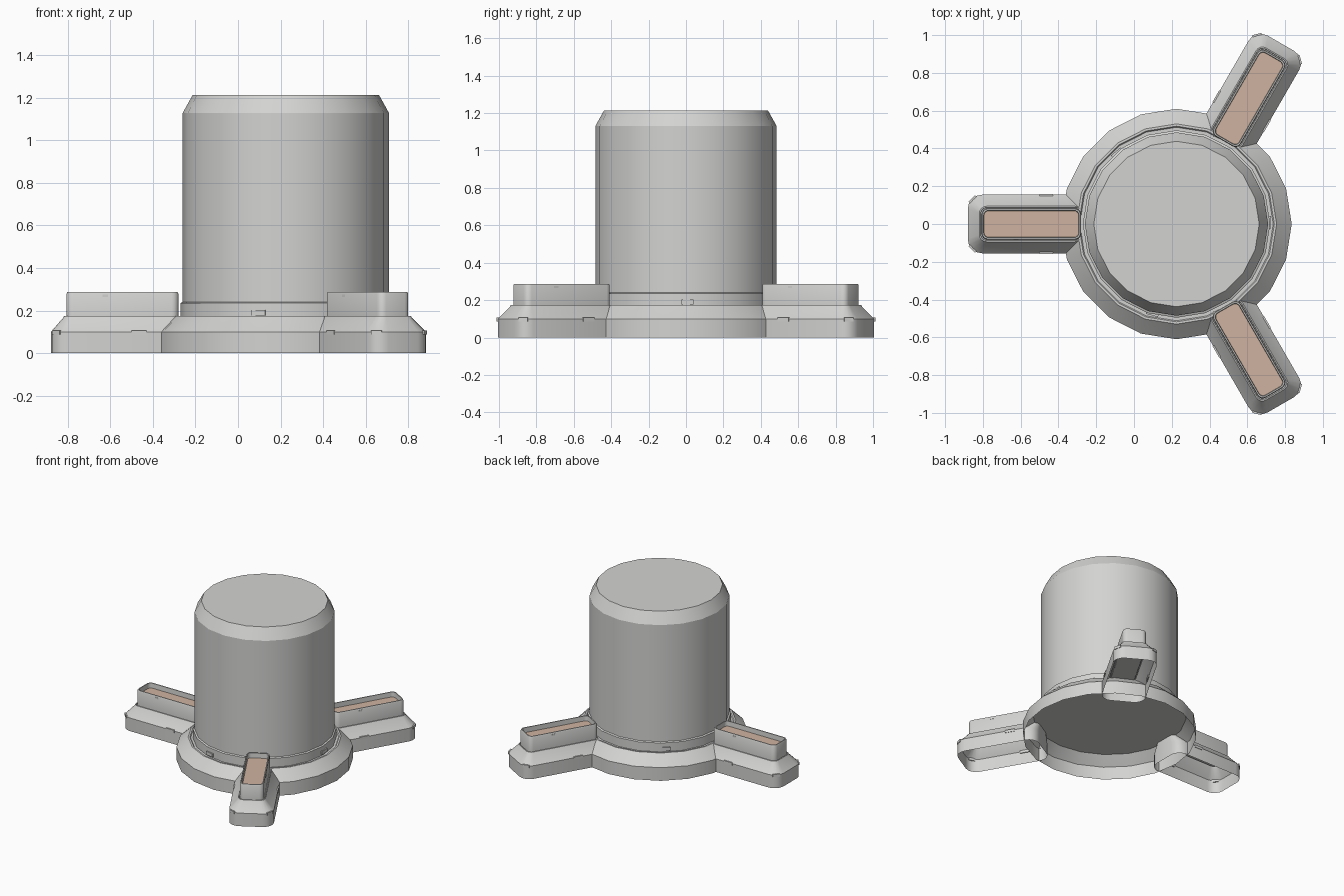
import bpy, bmesh, math
from mathutils import Matrix, Vector

if "Cube" in bpy.data.objects:
    bpy.data.objects.remove(bpy.data.objects["Cube"], do_unlink=True)

CENTRE = Matrix.Translation((0.225, 0, 0))
SIDES = 20


def material(name, colour):
    m = bpy.data.materials.new(name)
    m.use_nodes = True
    m.diffuse_color = (*colour, 1)
    m.node_tree.nodes["Principled BSDF"].inputs["Base Color"].default_value = (*colour, 1)
    return m


GREY = material("light grey", (0.65, 0.65, 0.64))
TAN = material("pale tan", (0.62, 0.45, 0.35))


def finish(bm, name, mat, matrix=CENTRE):
    mesh = bpy.data.meshes.new(name)
    bm.to_mesh(mesh)
    bm.free()
    mesh.materials.append(mat)
    ob = bpy.data.objects.new(name, mesh)
    bpy.context.collection.objects.link(ob)
    ob.matrix_world = matrix
    bpy.ops.object.select_all(action="DESELECT")
    ob.select_set(True)
    bpy.context.view_layer.objects.active = ob
    bpy.ops.object.shade_smooth_by_angle(angle=math.radians(28))
    return ob


def loft(name, loops, mat, matrix=CENTRE, cap=True):
    """Skin counter-clockwise loops from the lowest upward."""
    bm = bmesh.new()
    rows = [[bm.verts.new(p) for p in loop] for loop in loops]
    for a, b in zip(rows, rows[1:]):
        for i in range(len(a)):
            j = (i + 1) % len(a)
            bm.faces.new((a[i], a[j], b[j], b[i]))
    if cap:
        bm.faces.new(rows[-1])
    return finish(bm, name, mat, matrix)


def circle(r, z):
    return [(r * math.cos(math.tau * i / SIDES), r * math.sin(math.tau * i / SIDES), z)
            for i in range(SIDES)]


def slot(r0, r1, half, corner, z, steps=4):
    """Rounded rectangle reaching outward from r0 to r1."""
    pts = []
    centres = ((r1 - corner, half - corner), (r0 + corner, half - corner),
               (r0 + corner, corner - half), (r1 - corner, corner - half))
    for q, (cx, cy) in enumerate(centres):
        for s in range(steps + 1):
            a = math.pi / 2 * (q + s / steps)
            pts.append((cx + corner * math.cos(a), cy + corner * math.sin(a), z))
    return pts


def tab(name, size, matrix):
    bm = bmesh.new()
    bmesh.ops.create_cube(bm, size=1, matrix=Matrix.Diagonal((*size, 1)))
    finish(bm, name, GREY, matrix)


# Hollow round base with chamfer, groove and collar
base_profile = ((0.61, 0), (0.61, 0.1), (0.54, 0.165), (0.53, 0.175), (0.518, 0.175),
                (0.512, 0.168), (0.496, 0.168), (0.496, 0.235), (0.485, 0.24))
loft("round_base", [circle(r, z) for r, z in base_profile], GREY, cap=False)

# Floor closing the underside of the drum
bm = bmesh.new()
bm.faces.new([bm.verts.new(p) for p in reversed(circle(0.54, 0.163))])
finish(bm, "base_floor", GREY)

# Tall drum with a chamfered top
loft("drum", [circle(r, z) for r, z in ((0.485, 0.17), (0.485, 1.13), (0.438, 1.215))], GREY)

# Small tabs around the collar
for n, deg in enumerate((1, -105, 130)):
    m = CENTRE @ Matrix.Rotation(math.radians(deg), 4, "Z") @ Matrix.Translation((0.493, 0, 0.19))
    tab(f"collar_tab_{n + 1}", (0.016, 0.065, 0.025), m)

# Three arms, each with a raised tray and a coloured strip
for n in range(3):
    m = CENTRE @ Matrix.Rotation(math.radians(60 + 120 * n), 4, "Z")
    loft(f"arm_{n + 1}", [
        slot(0.50, 1.105, 0.155, 0.075, 0),
        slot(0.50, 1.105, 0.155, 0.075, 0.1),
        slot(0.50, 1.048, 0.098, 0.04, 0.165),
        slot(0.50, 1.044, 0.094, 0.038, 0.174),
        slot(0.50, 1.038, 0.088, 0.034, 0.174),
        slot(0.50, 1.036, 0.086, 0.033, 0.168)], GREY, m)
    loft(f"tray_{n + 1}", [
        slot(0.505, 1.032, 0.083, 0.032, 0.165),
        slot(0.505, 1.032, 0.083, 0.032, 0.278),
        slot(0.509, 1.028, 0.079, 0.03, 0.287),
        slot(0.516, 1.021, 0.072, 0.026, 0.287),
        slot(0.518, 1.019, 0.07, 0.025, 0.245)], GREY, m)
    loft(f"strip_{n + 1}", [slot(0.518, 1.019, 0.07, 0.025, z) for z in (0.246, 0.25)], TAN, m)
    # Small tabs along the arm and tray walls
    for side in (-1, 1):
        tab(f"arm_tab_{n + 1}", (0.07, 0.01, 0.02),
            m @ Matrix.Translation((0.69, side * 0.153, 0.097)))
        tab(f"corner_tab_{n + 1}", (0.01, 0.05, 0.02),
            m @ Matrix.Translation((1.08, side * 0.131, 0.097))
            @ Matrix.Rotation(side * math.pi / 4, 4, "Z"))
        tab(f"tray_tab_{n + 1}", (0.025, 0.006, 0.012),
            m @ Matrix.Translation((0.77 + side * 0.08, side * 0.082, 0.27)))
